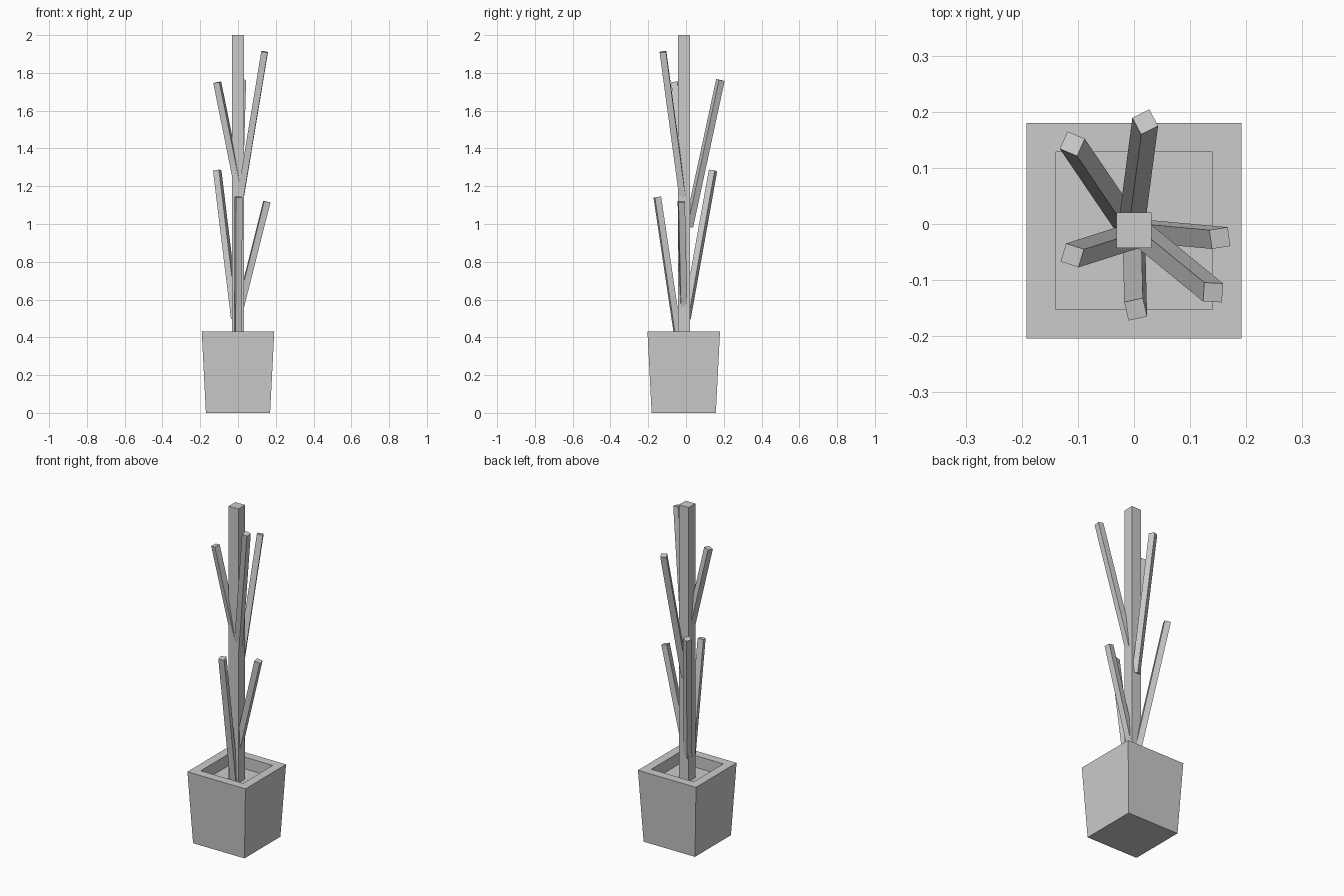
import bpy, bmesh
from math import radians, cos, sin
from mathutils import Vector, Matrix

if "Cube" in bpy.data.objects:
    bpy.data.objects.remove(bpy.data.objects["Cube"], do_unlink=True)

grey = bpy.data.materials.new("plain_grey")
grey.use_nodes = True
grey.diffuse_color = (0.6, 0.6, 0.6, 1)
grey.node_tree.nodes["Principled BSDF"].inputs["Base Color"].default_value = grey.diffuse_color

CENTRE = Vector((0, -0.012, 0))


def finish(bm, name):
    bmesh.ops.recalc_face_normals(bm, faces=bm.faces)
    mesh = bpy.data.meshes.new(name)
    bm.to_mesh(mesh)
    bm.free()
    mesh.materials.append(grey)
    obj = bpy.data.objects.new(name, mesh)
    bpy.context.collection.objects.link(obj)
    return obj


def beam(name, base, tip, side, yaw):
    """Square bar from base to tip, its sides turned by yaw degrees."""
    base, tip = Vector(base), Vector(tip)
    axis = (tip - base).normalized()
    across = Vector((cos(radians(yaw)), sin(radians(yaw)), 0))
    across = (across - axis * across.dot(axis)).normalized()
    turn = Matrix((across, axis.cross(across), axis)).transposed().to_4x4()
    size = Matrix.Diagonal((side, side, (tip - base).length, 1))
    bm = bmesh.new()
    bmesh.ops.create_cube(bm, size=1,
                          matrix=Matrix.Translation((base + tip) / 2) @ turn @ size)
    return finish(bm, name)


# Tapered square pot: outer wall, flat rim, straight recess and soil floor
bm = bmesh.new()
rings = []
for half, z in ((0.17, 0), (0.192, 0.43), (0.14, 0.43), (0.14, 0.36)):
    rings.append([bm.verts.new(CENTRE + Vector((sx * half, sy * half, z)))
                  for sx, sy in ((-1, -1), (1, -1), (1, 1), (-1, 1))])
for low, high in zip(rings, rings[1:]):
    for i in range(4):
        j = (i + 1) % 4
        bm.faces.new((low[i], low[j], high[j], high[i]))
bm.faces.new(rings[0])
bm.faces.new(rings[-1])
finish(bm, "pot")

# Upright trunk
beam("trunk", (0, -0.011, 0.35), (0, -0.011, 2), 0.063, 0)

# Leaning branches: base, tip, yaw
branches = {
    "low_front_branch": ((0, -0.034, 0.35), (0.003, -0.152, 1.143), 13),
    "low_left_branch": ((0.01, -0.012, 0.55), (0.153, -0.025, 1.118), 8),
    "low_back_branch": ((-0.015, 0.003, 0.5), (-0.11, 0.143, 1.283), -24),
    "high_back_branch": ((-0.002, 0.015, 0.985), (0.02, 0.182, 1.762), 28),
    "high_left_branch": ((0.01, -0.015, 1.12), (0.141, -0.122, 1.912), -4),
    "high_right_branch": ((0.003, -0.02, 1.19), (-0.11, -0.056, 1.75), -17),
}
for name, (base, tip, yaw) in branches.items():
    beam(name, base, tip, 0.034, yaw)
